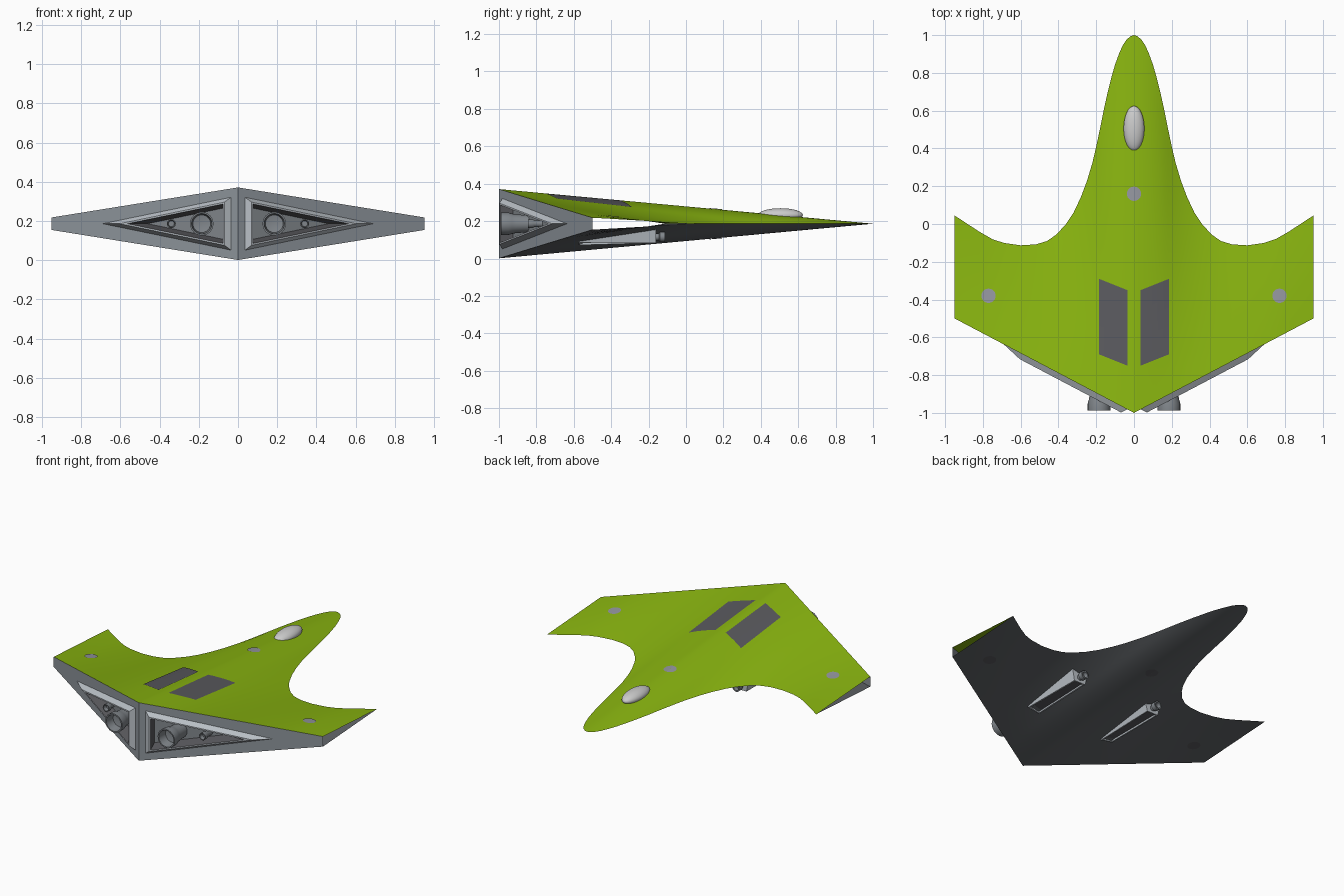
import bpy, bmesh, math

if "Cube" in bpy.data.objects:
    bpy.data.objects.remove(bpy.data.objects["Cube"])

MID = 0.186
# leading edge outline (x, y), right half, nose to wing tip
EDGE = [(0, 1), (.02, .993), (.04, .975), (.06, .945), (.08, .9), (.1, .845), (.12, .775),
        (.14, .695), (.16, .605), (.18, .505), (.2, .41), (.22, .325), (.25, .225), (.28, .145),
        (.32, .06), (.36, 0), (.41, -.055), (.46, -.09), (.52, -.108), (.6, -.113),
        (.69, -.1), (.75, -.08), (.82, -.04), (.95, .045)]


def material(name, r, g, b):
    m = bpy.data.materials.new(name)
    m.diffuse_color = (r, g, b, 1)
    m.use_nodes = True
    m.node_tree.nodes["Principled BSDF"].inputs["Base Color"].default_value = m.diffuse_color
    return m


GREEN = material("green_paint", .25, .46, .005)
DARK = material("dark_grey", .1, .1, .11)
BELLY = material("belly_grey", .12, .13, .14)
SPOT = material("spot_grey", .29, .3, .34)
FRAME = material("rear_grey", .27, .3, .33)
LIGHT = material("light_grey", .5, .54, .58)
METAL = material("engine_grey", .22, .24, .26)
GLASS = material("canopy_grey", .55, .55, .55)


def surf(x, y, side):
    """Height of the upper (side=1) or lower (side=-1) skin."""
    x = min(abs(x), .95)
    for (x0, y0), (x1, y1) in zip(EDGE, EDGE[1:]):
        if x <= x1:
            lead = y0 + (y1 - y0) * (x - x0) / (x1 - x0)
            break
    rear = -1 + .5 * x / .95
    t = (lead - y) / (lead - rear)
    return MID + side * t * (.185 - .153 * x / .95)


def build(name, verts, faces, mats, mirror=False, smooth=None, face_mats=None, normals=True):
    me = bpy.data.meshes.new(name)
    me.from_pydata(verts, [], faces)
    for m in mats:
        me.materials.append(m)
    if face_mats:
        me.polygons.foreach_set("material_index", face_mats)
    if normals:
        bm = bmesh.new()
        bm.from_mesh(me)
        bmesh.ops.recalc_face_normals(bm, faces=bm.faces)
        bm.to_mesh(me)
        bm.free()
    ob = bpy.data.objects.new(name, me)
    bpy.context.collection.objects.link(ob)
    if smooth:
        bpy.ops.object.select_all(action='DESELECT')
        ob.select_set(True)
        bpy.context.view_layer.objects.active = ob
        bpy.ops.object.shade_smooth_by_angle(angle=math.radians(smooth))
    if mirror:
        ob.modifiers.new("Mirror", 'MIRROR').use_clip = False
    return ob


def grid(cols, side):
    """Quads over equal-length columns of points, facing up or down."""
    n = len(cols[0])
    verts = [p for c in cols for p in c]
    faces = []
    for i in range(len(cols) - 1):
        for j in range(n - 1):
            f = [i*n+j, i*n+j+1, (i+1)*n+j+1, (i+1)*n+j]
            faces.append(f if side > 0 else f[::-1])
    return verts, faces


# upper and lower skins, open at the wing tips
outline = [(-x, y) for x, y in EDGE[:0:-1]] + EDGE
for name, side, mat in (("upper_hull", 1, GREEN), ("lower_hull", -1, BELLY)):
    cols = []
    for x, y in outline:
        rear = -1 + .5 * abs(x) / .95
        ys = [y + (rear - y) * k / 10 for k in range(11)]
        cols.append([(x, v, surf(x, v, side)) for v in ys])
    build(name, *grid(cols, side), [mat], smooth=40, normals=False)

# round markings on both skins
for side, mat, tag in ((1, SPOT, "upper"), (-1, DARK, "lower")):
    for cx, cy in ((0, .16), (.77, -.38), (-.77, -.38)):
        cols = []
        for k in range(25):
            a = -2 * math.pi * k / 24
            pts = [(cx + r * math.cos(a), cy + r * math.sin(a)) for r in (.001, .019, .038)]
            cols.append([(x, y, surf(x, y, side) + side * .003) for x, y in pts])
        build(tag + "_spot", *grid(cols, -side), [mat], normals=False)

# dark slanted panels on the back
cols = []
for i in range(6):
    u = i / 5
    x = .035 + .15 * u
    y0, y1 = -.35 + .06 * u, -.75 + .06 * u
    ys = [y0 + (y1 - y0) * k / 8 for k in range(9)]
    cols.append([(x, y, surf(x, y, 1) + .003) for y in ys])
build("back_panel", *grid(cols, 1), [DARK], mirror=True, normals=False)


# rear wall with raised triangular engine frame
def rear(x, z, d=0):
    return (x + .466 * d, -1 + .5 * x / .95 - .885 * d, z)


verts = [rear(0, MID + .185), rear(0, MID - .185), rear(.95, MID - .032), rear(.95, MID + .032)]
for w, d in ((0, 0), (.02, .03), (.028, .03), (.042, -.04)):
    x0, tip = .035 + w, .69 - 5 * w
    h = .206 * (tip - x0)
    verts += [rear(x0, MID + h, d), rear(x0, MID - h, d), rear(tip, MID, d)]
faces = [(0, 1, 5, 4), (1, 2, 6, 5), (2, 3, 6), (3, 0, 4, 6)]
mats = [0] * 4
for ring in range(3):
    a = 4 + 3 * ring
    for k in range(3):
        j = (k + 1) % 3
        faces.append((a + k, a + j, a + 3 + j, a + 3 + k))
        mats.append((1, 1, 2)[ring])
faces.append((13, 14, 15))
mats.append(3)
build("rear_wall", verts, faces, [FRAME, LIGHT, DARK, METAL], mirror=True, face_mats=mats)


# turned parts along y
def lathe(name, cx, cz, profile, n, mat):
    verts, faces = [], []
    for r, y in profile:
        for k in range(n):
            a = 2 * math.pi * k / n
            verts.append((cx + r * math.cos(a), y, cz + r * math.sin(a)))
    for i in range(len(profile) - 1):
        for k in range(n):
            j = (k + 1) % n
            faces.append((i*n+k, i*n+j, (i+1)*n+j, (i+1)*n+k))
    faces += [tuple(range(n)), tuple(range((len(profile)-1)*n, len(profile)*n))]
    build(name, verts, faces, [mat], mirror=True, smooth=35)


lathe("main_engine", .185, MID, [(.045, -.84), (.05, -.91), (.054, -.93), (.06, -.95), (.06, -.988),
                                 (.052, -.988), (.045, -.93), (.02, -.925)], 24, METAL)
lathe("small_engine", .34, MID, [(.018, -.75), (.018, -.81), (.023, -.82), (.023, -.845),
                                 (.018, -.845), (.015, -.82)], 16, METAL)

# gun pods under the wings
GX = .275
verts = []
for y, zb, wb, wt in ((-.16, None, .04, .055), (-.575, .006, .042, .048)):
    for s in (-1, 1):
        xb, xt = GX + s * wb, GX + s * wt
        verts.append((xb, y, .083 if zb is None else surf(xb, y, -1) - zb))
        verts.append((xt, y, surf(xt, y, -1) + .01))
faces = [(0, 2, 6, 4), (0, 1, 3, 2), (4, 6, 7, 5), (0, 4, 5, 1), (2, 3, 7, 6), (1, 5, 7, 3)]
pod = build("gun_pod", verts, faces, [LIGHT, DARK], mirror=True)
bm = bmesh.new()
bm.from_mesh(pod.data)
bm.faces.ensure_lookup_table()
under = bm.faces[0]
bmesh.ops.inset_region(bm, faces=[under], thickness=.013)
bmesh.ops.inset_region(bm, faces=[under], thickness=.001, depth=-.01)
under.material_index = 1
bm.to_mesh(pod.data)
bm.free()
lathe("gun_barrel", GX, .115, [(.018, -.17), (.018, -.145), (.026, -.14), (.026, -.112),
                               (.018, -.112), (.014, -.135)], 16, METAL)

# canopy
bpy.ops.mesh.primitive_uv_sphere_add(segments=32, ring_count=16, location=(0, .505, surf(0, .505, 1)))
canopy = bpy.context.object
canopy.name = "canopy"
canopy.scale = (.055, .12, .037)
canopy.data.materials.append(GLASS)
bpy.ops.object.shade_smooth()
